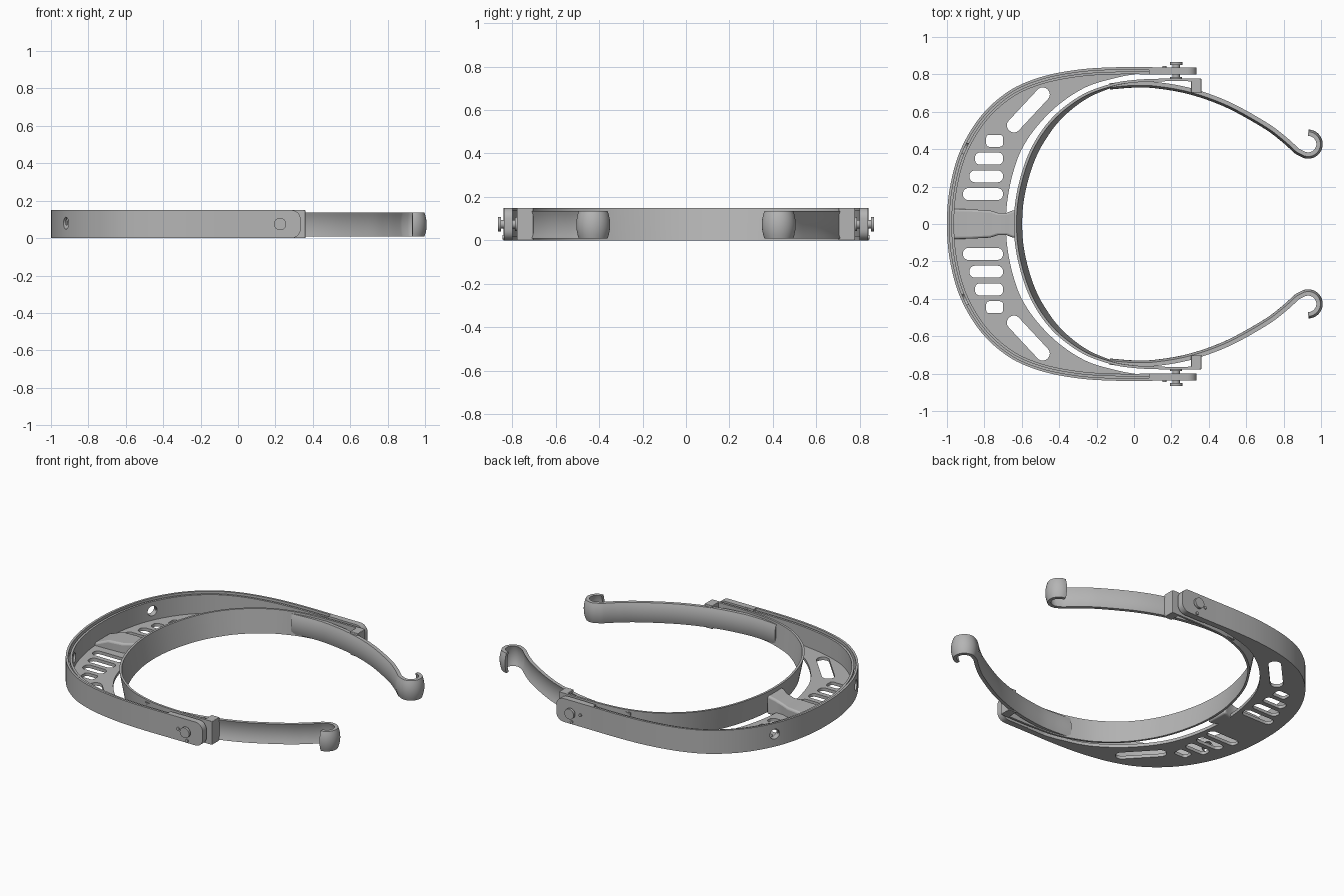
import bpy, bmesh, math
from mathutils import Vector, Matrix

cube = bpy.data.objects.get("Cube")
if cube:
    bpy.data.objects.remove(cube)

grey = bpy.data.materials.new("plain grey")
grey.use_nodes = True
grey.diffuse_color = (0.46, 0.46, 0.46, 1)
grey.node_tree.nodes["Principled BSDF"].inputs["Base Color"].default_value = (0.46, 0.46, 0.46, 1)
H = 0.15


def finish(name, bm, bevel=0):
    bmesh.ops.recalc_face_normals(bm, faces=bm.faces)
    mesh = bpy.data.meshes.new(name)
    bm.to_mesh(mesh)
    bm.free()
    mesh.materials.append(grey)
    ob = bpy.data.objects.new(name, mesh)
    bpy.context.collection.objects.link(ob)
    if bevel:
        mod = ob.modifiers.new("soft edges", "BEVEL")
        mod.width, mod.segments = bevel, 3
    return ob


def smooth(ob):
    bpy.ops.object.select_all(action="DESELECT")
    ob.select_set(True)
    bpy.context.view_layer.objects.active = ob
    bpy.ops.object.shade_smooth_by_angle(angle=math.radians(35))


def spline(points, steps=8):
    """Smooth curve through the given 2D points."""
    p = [Vector(q) for q in points]
    p = [2 * p[0] - p[1]] + p + [2 * p[-1] - p[-2]]
    out = []
    for a, b, c, d in zip(p, p[1:], p[2:], p[3:]):
        for i in range(steps):
            t = i / steps
            out.append(0.5 * (2 * b + (c - a) * t + (2 * a - 5 * b + 4 * c - d) * t * t
                              + (3 * b - a - 3 * c + d) * t ** 3))
    return out + [p[-2]]


def both_sides(half):
    return half + [(x, -y) for x, y in reversed(half[:-1])]


def normals(path):
    out = []
    for i in range(len(path)):
        t = (path[min(i + 1, len(path) - 1)] - path[max(i - 1, 0)]).normalized()
        out.append(Vector((-t.y, t.x)))
    return out


def loft(bm, rings):
    rows = [[bm.verts.new(co) for co in ring] for ring in rings]
    n = len(rows[0])
    for a, b in zip(rows, rows[1:]):
        for i in range(n):
            bm.faces.new((a[i], a[(i + 1) % n], b[(i + 1) % n], b[i]))
    bm.faces.new(rows[0])
    bm.faces.new(rows[-1])


def sweep(name, path, section, lean=lambda x: 0):
    """Carry an (offset, height) section along a flat path."""
    bm = bmesh.new()
    rings = []
    for p, n in zip(path, normals(path)):
        ring = []
        for off, z in section:
            q = p + n * (off + lean(p.x) * (1 - z / H))
            ring.append((q.x, q.y, z))
        rings.append(ring)
    loft(bm, rings)
    return finish(name, bm)


def prism(bm, outline, depth, matrix):
    """Extrude a flat outline along local z, centred."""
    loft(bm, [[matrix @ Vector((x, y, s * depth / 2)) for x, y in outline] for s in (-1, 1)])


def rounded(w, h, r, seg=6):
    pts = []
    for k, (sx, sy) in enumerate(((1, 1), (-1, 1), (-1, -1), (1, -1))):
        for i in range(seg + 1):
            a = (k + i / seg) * math.pi / 2
            pts.append((sx * (w / 2 - r) + r * math.cos(a), sy * (h / 2 - r) + r * math.sin(a)))
    return pts


def box(name, x0, x1, y0, y1, z0, z1, bevel=0):
    bm = bmesh.new()
    loft(bm, [[(x0, y0, z), (x1, y0, z), (x1, y1, z), (x0, y1, z)] for z in (z0, z1)])
    return finish(name, bm, bevel)


def cylinder(bm, x, z, y0, y1, r, seg=24):
    loft(bm, [[(x + r * math.cos(2 * math.pi * i / seg), y, z + r * math.sin(2 * math.pi * i / seg))
               for i in range(seg)] for y in (y0, y1)])


def cut(ob, cutter):
    mod = ob.modifiers.new("cut", "BOOLEAN")
    mod.operation, mod.solver, mod.object = "DIFFERENCE", "EXACT", cutter
    bpy.context.view_layer.objects.active = ob
    bpy.ops.object.modifier_apply(modifier=mod.name)
    bpy.data.objects.remove(cutter)


# Outer band with a slot in its top edge
outer_half = [(0.12, 0.838), (-0.1, 0.838), (-0.3, 0.825), (-0.5, 0.785), (-0.67, 0.71),
              (-0.82, 0.575), (-0.93, 0.39), (-0.985, 0.19), (-1, 0)]
outer = spline(both_sides(outer_half))
band = sweep("outer_band", outer, [(0, 0), (0.038, 0), (0.038, 0.14), (0.024, 0.14),
                                   (0.024, 0.07), (0.014, 0.07), (0.014, H), (0, H)])
bm = bmesh.new()
for s in (1, -1):
    rot = Matrix.Rotation(s * math.radians(-27), 4, "Z") @ Matrix.Rotation(math.pi / 2, 4, "Y")
    prism(bm, rounded(0.064, 0.064, 0.0319), 0.2, Matrix.Translation((-0.915, s * 0.41, 0.08)) @ rot)
cut(band, finish("hole_cutter", bm))
smooth(band)

# Floor plate between the bands, with vent slots
rim_half = [(0.02, 0.803), (-0.08, 0.785), (-0.25, 0.735), (-0.4, 0.64), (-0.52, 0.52),
            (-0.6, 0.4), (-0.645, 0.28), (-0.675, 0.14), (-0.685, 0)]
rim = spline(both_sides(rim_half))
edge = [p + n * 0.02 for p, n in zip(outer, normals(outer))]
bm = bmesh.new()
loft(bm, [[(a.x, a.y, 0), (b.x, b.y, 0), (b.x, b.y, 0.02), (a.x, a.y, 0.02)]
          for a, b in zip(edge, rim)])
floor = finish("floor_plate", bm)
bm = bmesh.new()
for s in (1, -1):
    for y, x0, r in ((0.16, -0.915, 0.03), (0.255, -0.88, 0.03), (0.35, -0.85, 0.025), (0.445, -0.79, 0.016)):
        prism(bm, rounded(-0.7 - x0, 0.064, r), 0.2,
              Matrix.Translation(((x0 - 0.7) / 2, s * y, 0)))
    prism(bm, rounded(0.3, 0.075, 0.036), 0.2,
          Matrix.Translation((-0.565, s * 0.61, 0)) @ Matrix.Rotation(s * math.radians(47), 4, "Z"))
cut(floor, finish("slot_cutter", bm))
smooth(floor)

# Inner head band, leaning inward at the front
inner_half = [(0.35, 0.777), (0.15, 0.777), (0, 0.77), (-0.12, 0.75), (-0.27, 0.695), (-0.41, 0.595),
              (-0.51, 0.475), (-0.58, 0.335), (-0.628, 0.16), (-0.642, 0)]
smooth(sweep("inner_band", spline(both_sides(inner_half)), [(0, 0), (0.014, 0), (0.014, H), (0, H)],
             lambda x: 0.03 * min(1, max(0, -x / 0.5))))

# Front bridge joining the two bands
bm = bmesh.new()
loft(bm, [[(x, -w, 0), (x, w, 0), (x, w, h), (x, -w, h)] for x, w, h in
          ((-0.97, 0.08, 0.035), (-0.94, 0.08, 0.045), (-0.87, 0.078, 0.075), (-0.77, 0.073, 0.08),
           (-0.73, 0.06, 0.085), (-0.68, 0.06, 0.1), (-0.65, 0.072, 0.115), (-0.625, 0.075, 0.12))])
smooth(finish("front_bridge", bm, 0.012))

# Bowed cross-section of the temple arms
us = [i / 4 - 1 for i in range(9)]
bow = [(-0.012 * (1 - u * u), 0.072 + 0.064 * u) for u in us]
arm_section = [(o - 0.011, z) for o, z in bow] + [(o + 0.011, z) for o, z in reversed(bow)]

for s, side in ((1, "left"), (-1, "right")):
    # Temple arm ending in a curled hook
    path = spline([(-0.13, 0.742), (0, 0.752), (0.12, 0.748), (0.3, 0.716), (0.5, 0.645),
                   (0.7, 0.535), (0.8, 0.462), (0.878, 0.392)])
    for i in range(1, 25):
        a = math.radians(-135 + i * 225 / 24)
        path.append(Vector((0.931 + 0.055 * math.cos(a), 0.427 + 0.055 * math.sin(a))))
    path = [Vector((p.x, s * p.y)) for p in path]
    smooth(sweep(side + "_temple_arm", path, [(s * o, z) for o, z in arm_section]))

    # Rounded pivot plate at the end of the outer band
    bm = bmesh.new()
    prism(bm, [(max(x, -0.1), z) for x, z in rounded(0.235, H, 0.05)], 0.04,
          Matrix.Translation((0.2175, s * 0.818, H / 2)) @ Matrix.Rotation(math.pi / 2, 4, "X"))
    smooth(finish(side + "_pivot_plate", bm))
    box(side + "_plate_root", 0.08, 0.16, *sorted((s * 0.8, s * 0.838)), 0, H)

    # Clamp block that holds the temple arm
    box(side + "_clamp_block", 0.305, 0.36, *sorted((s * 0.702, s * 0.777)), 0, H, 0.003)

    # Pivot pin with flanges, and two small stops
    bm = bmesh.new()
    for y0, y1, r in ((0.765, 0.787, 0.032), (0.78, 0.856, 0.02), (0.85, 0.866, 0.033)):
        cylinder(bm, 0.225, 0.075, s * y0, s * y1, r)
    for x, z in ((0.163, 0.075), (0.225, 0.015)):
        cylinder(bm, x, z, s * 0.83, s * 0.845, 0.01, 12)
    smooth(finish(side + "_pivot_pin", bm))
